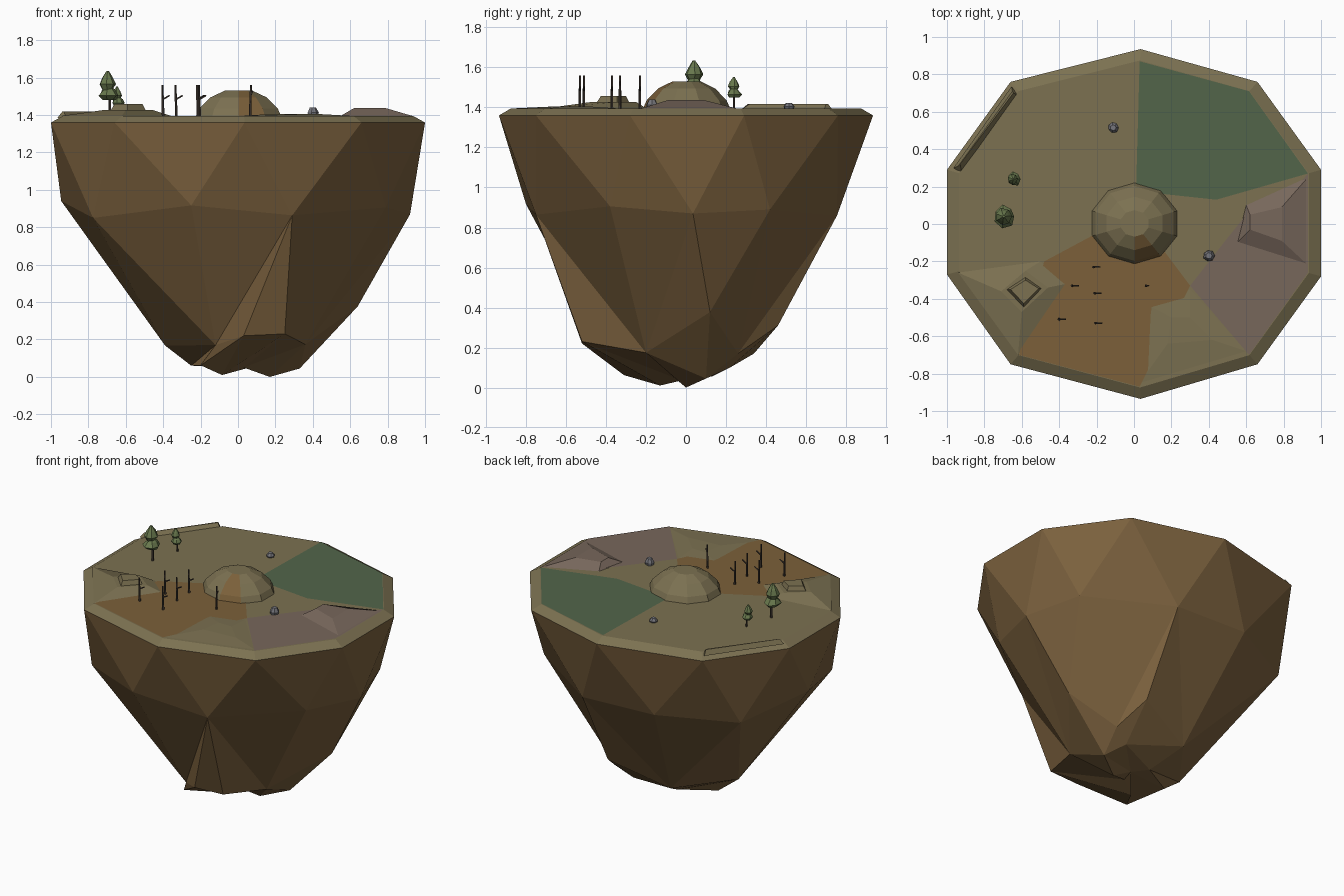
import bpy, bmesh, math, random
from mathutils import Vector

if "Cube" in bpy.data.objects:
    bpy.data.objects.remove(bpy.data.objects["Cube"])
random.seed(4)


def mat(name, r, g, b):
    m = bpy.data.materials.new(name)
    m.diffuse_color = (r, g, b, 1)
    m.use_nodes = True
    m.node_tree.nodes["Principled BSDF"].inputs["Base Color"].default_value = m.diffuse_color
    return m


SOIL = mat("soil", .2, .12, .048)
GRASS = mat("dry_grass", .2, .165, .083)
GREEN = mat("green", .085, .13, .068)
MAUVE = mat("mauve", .185, .135, .105)
EARTH = mat("earth", .2, .118, .042)
BARK = mat("bark", .06, .045, .035)
LEAF = mat("leaf", .14, .19, .075)
STONE = mat("stone", .18, .18, .2)


def finish(bm, name, *mats):
    bmesh.ops.remove_doubles(bm, verts=bm.verts, dist=1e-5)
    bmesh.ops.recalc_face_normals(bm, faces=bm.faces)
    me = bpy.data.meshes.new(name)
    bm.to_mesh(me)
    bm.free()
    for m in mats:
        me.materials.append(m)
    ob = bpy.data.objects.new(name, me)
    bpy.context.collection.objects.link(ob)
    return ob


def zigzag(bm, a, b):
    """Triangle strip between two rings; repeated points just fan."""
    n = len(a)
    for k in range(n):
        j = (k + 1) % n
        for t in ((a[k], a[j], b[k]), (b[k], b[j], a[j])):
            if len(set(t)) == 3:
                bm.faces.new([bm.verts.new(p) for p in t])


def loft(name, rings, *mats, base=False):
    """Quad strips between equal rings, capped on top."""
    bm = bmesh.new()
    vs = [[bm.verts.new(p) for p in r] for r in rings]
    for a, b in zip(vs, vs[1:]):
        for k in range(len(a)):
            j = (k + 1) % len(a)
            bm.faces.new((a[k], a[j], b[j], b[k]))
    bm.faces.new(vs[-1])
    if base:
        bm.faces.new(vs[0][::-1])
    return finish(bm, name, *mats)


def lift(pts, z, s=1):
    return [(x * s, y * s, z) for x, y in pts]


def circle(n, r, z, c=(0, 0), jit=0, a0=0, sy=1):
    return [(c[0] + r * random.uniform(1 - jit, 1 + jit) * math.cos(a0 + math.tau * k / n),
             c[1] + sy * r * random.uniform(1 - jit, 1 + jit) * math.sin(a0 + math.tau * k / n), z)
            for k in range(n)]


# Island underside: ten-sided rim, ten shoulder points, a low pentagon with crags, lumpy base
rim = [(1, -.28), (1, .29), (.66, .76), (.035, .935), (-.66, .76),
       (-1, .29), (-1, -.27), (-.66, -.75), (.035, -.935), (.66, -.75)]
r0 = lift(rim, 1.36)
r1 = [(.92, .035, .87), (.8, .42, .89), (.27, .755, .86), (-.28, .75, .88), (-.77, .5, .86),
      (-.945, 0, .94), (-.775, -.5, .85), (-.25, -.8, .917), (.29, -.75, .864), (.79, -.38, .906)]
A, I, M, G, F = (.64, .12, .377), (.36, .26, .17), (.28, .46, .31), (-.12, .34, .17), (-.39, -.02, .168)
D, K, L, B = (-.12, -.4, .17), (.03, -.52, .22), (.25, -.52, .23), (.36, -.2, .174)
p = [(.33, .1, .045), (.25, .22, .1), (-.02, .13, .055), (-.25, 0, .06),
     (-.2, -.31, .062), (-.085, -.13, .01), (.03, -.06, .05), (.17, 0, 0)]
r3 = [p[i] for i in (0, 1, 1, 2, 2, 3, 3, 4, 4, 5, 6, 7, 0)]
bm = bmesh.new()
zigzag(bm, r0, r1)
r2 = [A, I, M, G, G, F, F, D, D, K, L, B, B]
zigzag(bm, [r1[i] for i in (0, 1, 2, 2, 3, 4, 5, 6, 7, 8, 8, 8, 9)], r2)
zigzag(bm, r2, r3)
zigzag(bm, r3, [(.06, .04, .05)] * 13)
finish(bm, "island_underside", SOIL)

# Ground with a bevelled rim
loft("ground", [r0, lift(rim, 1.396, .935)], GRASS)

# Coloured ground patches
patches = {
    "green_patch": (GREEN, [(.03, .87), (.01, .15), (.16, .16), (.3, .33), (.44, .13), (.93, .27), (.615, .71)]),
    "mauve_patch": (MAUVE, [(.93, .27), (.77, .08), (.6, .05), (.48, -.1), (.3, -.33), (.615, -.7), (.93, -.26)]),
    "earth_patch": (EARTH, [(-.2, -.05), (-.48, -.2), (-.32, -.3), (-.615, -.7), (.03, -.87),
                            (.03, -.41), (.3, -.33), (.15, -.13)])}
for name, (m, pts) in patches.items():
    bm = bmesh.new()
    bm.faces.new([bm.verts.new(q) for q in lift(pts, 1.399)])
    bmesh.ops.triangulate(bm, faces=bm.faces)
    for f in bm.faces:
        f.normal_update()
        if f.normal.z < 0:
            f.normal_flip()
    me = bpy.data.meshes.new(name)
    bm.to_mesh(me)
    bm.free()
    me.materials.append(m)
    bpy.context.collection.objects.link(bpy.data.objects.new(name, me))

# Central dome, with one earthy wedge at the front
dome = loft("dome", [circle(10, r, z, (.003, .003), a0=math.pi / 2, sy=.91)
                     for r, z in ((.24, 1.393), (.22, 1.435), (.157, 1.495), (.078, 1.53))], GRASS, EARTH)
for f in dome.data.polygons:
    c = f.center
    if -95 < math.degrees(math.atan2(c.y, c.x)) < -50 and 1.4 < c.z < 1.52:
        f.material_index = 1

# Mounds: mauve rise, grassy hill with a square block, gentle front hill, raised lip
loft("mauve_mound", [lift([(.55, -.1), (.93, -.22), (.93, .25), (.6, .1)], 1.396),
                     lift([(.62, -.03), (.79, -.09), (.79, .09), (.62, .05)], 1.437)], MAUVE)
loft("corner_hill", [lift([(-.94, -.26), (-.62, -.7), (-.36, -.32), (-.5, -.2)], 1.396),
                     lift([(-.71, -.36), (-.6, -.47), (-.46, -.34), (-.58, -.25)], 1.428)], GRASS)
loft("hill_block", [lift([(-.68, -.35), (-.59, -.445), (-.495, -.345), (-.58, -.285)], 1.427),
                    lift([(-.66, -.35), (-.59, -.425), (-.51, -.345), (-.58, -.3)], 1.458)], GRASS)
loft("front_hill", [lift([(.03, -.85), (.6, -.68), (.3, -.35), (.05, -.42)], 1.396),
                    lift([(.18, -.64), (.42, -.62), (.3, -.5), (.2, -.5)], 1.406)], GRASS)
loft("rim_lip", [lift([(-.965, .3), (-.92, .27), (-.62, .69), (-.655, .735)], 1.385),
                 lift([(-.94, .31), (-.93, .32), (-.645, .7), (-.65, .71)], 1.418)], GRASS)


def tube(bm, a, b, ra, rb, n=5):
    a, b = Vector(a), Vector(b)
    q = (b - a).to_track_quat('Z', 'Y')
    ring = [[bm.verts.new(c + q @ Vector(v)) for v in circle(n, r, 0)] for c, r in ((a, ra), (b, rb))]
    for k in range(n):
        j = (k + 1) % n
        bm.faces.new((ring[0][k], ring[0][j], ring[1][j], ring[1][k]))
    bm.faces.new(ring[1])


# Bare trees
for i, (x, y) in enumerate([(-.4, -.51), (-.33, -.33), (-.21, -.37), (-.215, -.23), (-.205, -.53), (.065, -.33)]):
    bm = bmesh.new()
    s = -1 if i == 5 else 1
    tube(bm, (x, y, 1.39), (x - .004 * s, y, 1.56), .008, .005)
    if i < 5:
        tube(bm, (x, y, 1.485), (x + .035 * s, y, 1.505), .005, .004)
    else:
        tube(bm, (x, y, 1.5), (x - .015 * s, y, 1.53), .005, .003)
    finish(bm, "bare_tree_%d" % (i + 1), BARK)

# Pines: trunk plus ragged, slightly offset tiers
for i, (x, y, s) in enumerate([(-.685, .04, 1), (-.635, .24, .66)]):
    z = 1.39
    bm = bmesh.new()
    tube(bm, (x, y, z), (x, y, z + .13 * s), .009 * s, .007 * s)
    finish(bm, "pine_trunk_%d" % (i + 1), BARK)
    for t, (zb, r, h, dx) in enumerate([(.09, .057, .08, -.006), (.145, .044, .1, -.012)]):
        loft("pine_tier_%d_%d" % (i + 1, t + 1),
             [circle(7, r * s * f, z + (zb + h * g) * s, (x + dx, y), .15, t)
              for f, g in ((.6, 0), (1, .3), (.65, .65), (.15, 1))], LEAF, base=True)

# Rocks
for i, (x, y, r, h) in enumerate([(.4, -.17, .031, .05), (-.11, .515, .028, .032)]):
    loft("rock_%d" % (i + 1), [circle(7, r * f, 1.39 + h * g, (x, y), .08)
                               for f, g in ((.8, 0), (1, .45), (.55, 1))], STONE)
